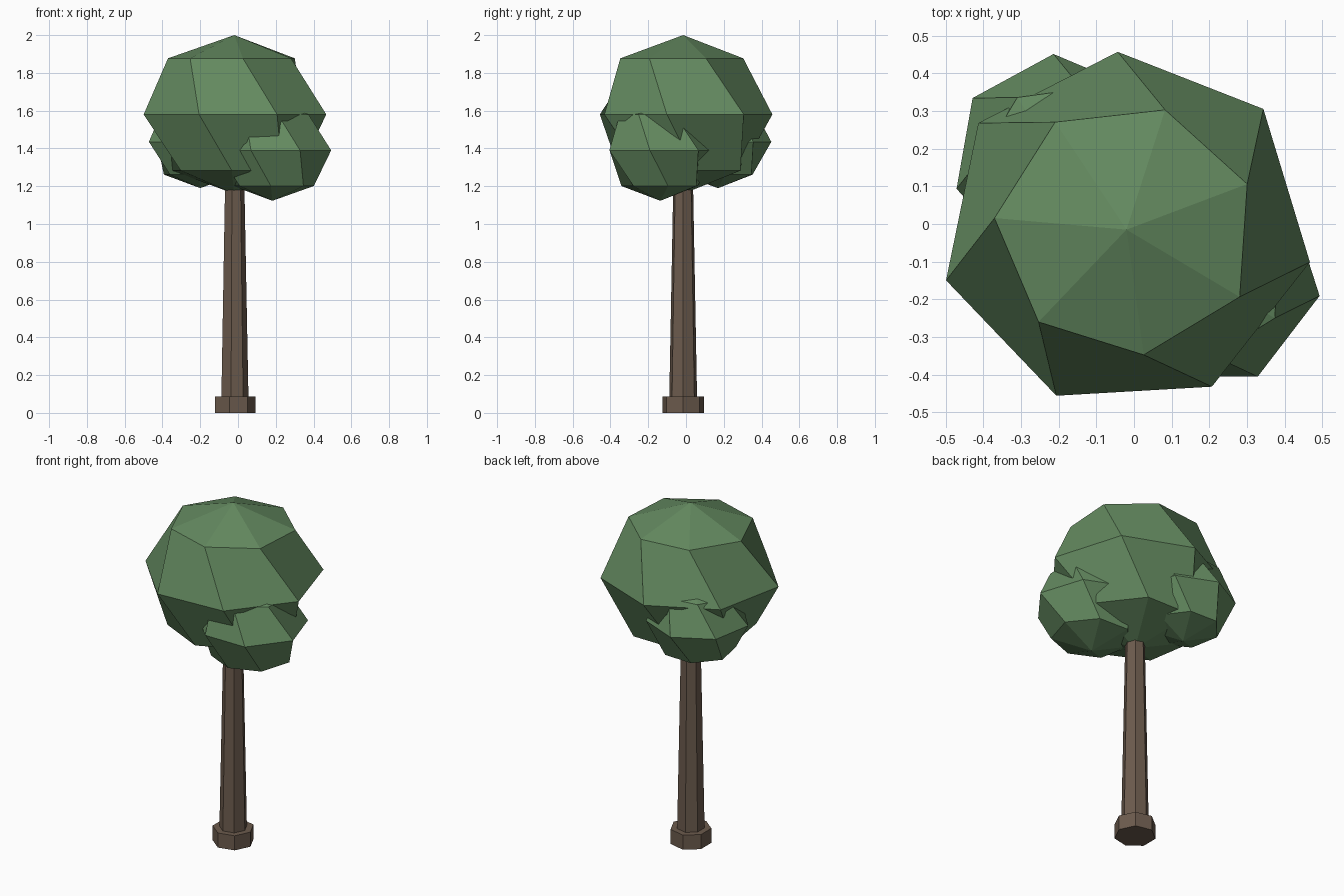
import bpy, bmesh
from math import sin, cos, pi, radians

if "Cube" in bpy.data.objects:
    bpy.data.objects.remove(bpy.data.objects["Cube"])

SIDES = 7
CX, CY = -0.02, -0.015


def material(name, color):
    m = bpy.data.materials.new(name)
    m.diffuse_color = (*color, 1)
    m.use_nodes = True
    m.node_tree.nodes["Principled BSDF"].inputs["Base Color"].default_value = m.diffuse_color
    return m


LEAF = material("leaf_green", (0.125, 0.25, 0.115))
BARK = material("bark_brown", (0.15, 0.105, 0.075))


def loft(name, rings, mat, bottom=None, top=None):
    """Skin rings of points (low to high); close with an apex or a flat cap."""
    bm = bmesh.new()
    loops = [[bm.verts.new(p) for p in ring] for ring in rings]
    for lo, hi in zip(loops, loops[1:]):
        for i in range(SIDES):
            j = (i + 1) % SIDES
            # Start corner chosen so twisted quads fold inward
            bm.faces.new((lo[j], hi[j], hi[i], lo[i]))
    for loop, apex in ((loops[0], bottom), (loops[-1], top)):
        if apex is None:
            bm.faces.new(loop)
        else:
            tip = bm.verts.new(apex)
            for i in range(SIDES):
                bm.faces.new((loop[i], loop[(i + 1) % SIDES], tip))
    bmesh.ops.recalc_face_normals(bm, faces=bm.faces)
    mesh = bpy.data.meshes.new(name)
    bm.to_mesh(mesh)
    bm.free()
    mesh.materials.append(mat)
    ob = bpy.data.objects.new(name, mesh)
    bpy.context.collection.objects.link(ob)
    return ob


def ring(cx, cy, z, radii, phase=0):
    return [(cx + r * cos(phase + 2 * pi * i / SIDES),
             cy + r * sin(phase + 2 * pi * i / SIDES), z)
            for i, r in enumerate(radii)]


def foliage(name, cx, cy, cz, radii, height):
    """Seven-sided ball of three rings, each twisted against the next."""
    rings = []
    for k in (3, 2, 1):
        a = k * pi / 4
        rings.append(ring(cx, cy, cz + height * cos(a),
                          [r * sin(a) for r in radii], radians(20.7) * k))
    loft(name, rings, LEAF, (cx, cy, cz - height), (cx, cy, cz + height))


# Trunk and its base collar
loft("trunk", [ring(CX, CY, 0.0, [0.077] * SIDES),
               ring(CX, CY, 1.3, [0.052] * SIDES)], BARK)
loft("trunk_base", [ring(CX, CY, 0.0, [0.112] * SIDES),
                    ring(CX, CY, 0.086, [0.112] * SIDES)], BARK)

# Crown: one large ball and two smaller ones
foliage("crown_main", CX, CY, 1.58,
        [0.485, 0.473, 0.485, 0.498, 0.479, 0.475, 0.495], 0.42)
foliage("crown_front_right", 0.182, -0.136, 1.39,
        [0.305, 0.305, 0.305, 0.305, 0.292, 0.307, 0.316], 0.267)
foliage("crown_back_left", -0.2, 0.17, 1.435, [0.282] * SIDES, 0.245)
